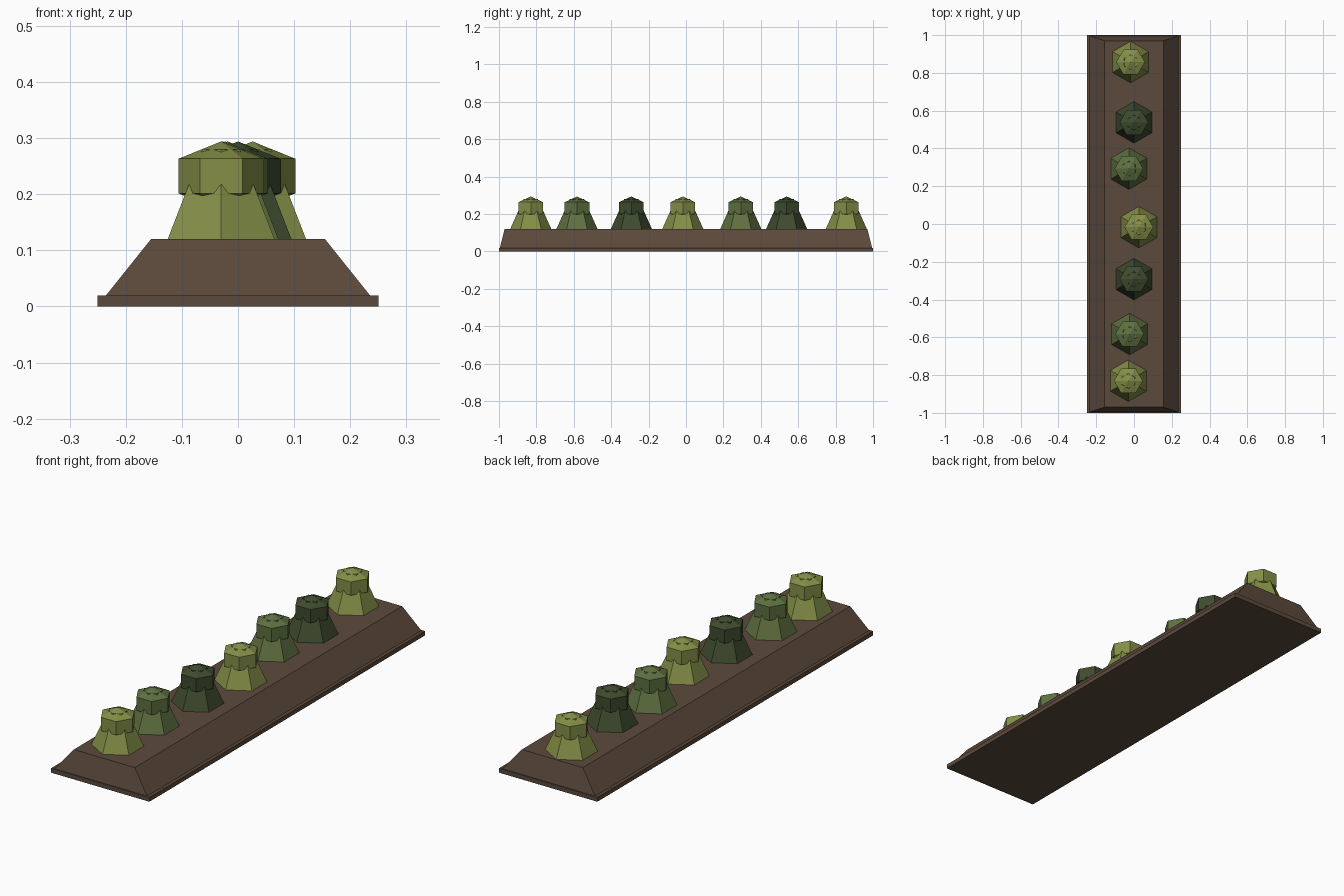
import bpy, bmesh, math
from mathutils import Matrix

if "Cube" in bpy.data.objects:
    bpy.data.objects.remove(bpy.data.objects["Cube"])


def material(name, srgb):
    m = bpy.data.materials.new(name)
    lin = [c / 12.92 if c <= 0.04045 else ((c + 0.055) / 1.055) ** 2.4 for c in srgb]
    m.diffuse_color = (*lin, 1)
    m.use_nodes = True
    m.node_tree.nodes["Principled BSDF"].inputs["Base Color"].default_value = m.diffuse_color
    return m


soil = material("soil brown", (0.36, 0.29, 0.235))
greens = [material("olive green", (0.52, 0.56, 0.28)),
          material("mid green", (0.37, 0.44, 0.25)),
          material("dark green", (0.245, 0.295, 0.18))]


def finish(name, bm, mat, loc=(0, 0, 0)):
    bmesh.ops.recalc_face_normals(bm, faces=bm.faces[:])
    me = bpy.data.meshes.new(name)
    bm.to_mesh(me)
    bm.free()
    me.materials.append(mat)
    ob = bpy.data.objects.new(name, me)
    ob.location = loc
    bpy.context.collection.objects.link(ob)
    return ob


def tapered_box(name, bottom, top, z0, z1, mat):
    """Box whose bottom and top have their own half sizes (x, y)."""
    bm = bmesh.new()
    bmesh.ops.create_cube(bm, size=2)
    for v in bm.verts:
        hx, hy = top if v.co.z > 0 else bottom
        v.co = (v.co.x * hx, v.co.y * hy, z1 if v.co.z > 0 else z0)
    return finish(name, bm, mat)


def turn_corner(bm, target):
    """Spin the hexagonal mesh about z so a corner points at the target angle."""
    v = max(bm.verts, key=lambda v: v.co.xy.length)
    ang = math.atan2(v.co.y, v.co.x)
    bmesh.ops.rotate(bm, verts=bm.verts[:], matrix=Matrix.Rotation(target - ang, 3, 'Z'))


# Soil bed: thin footing and raised mound
tapered_box("bed_footing", (0.25, 1.0), (0.25, 1.0), 0, 0.02, soil)
tapered_box("bed_mound", (0.235, 0.995), (0.155, 0.97), 0.02, 0.12, soil)


# Plant: six-sided tapered lower leaves with a squashed low-poly crown
def plant(i, x, y, mat):
    bm = bmesh.new()
    bmesh.ops.create_cone(bm, cap_ends=True, segments=6, radius1=0.11, radius2=0.0385,
                          depth=0.16)
    turn_corner(bm, -math.pi / 2)
    finish(f"plant_leaves_{i}", bm, mat, (x, y, 0.20))

    bm = bmesh.new()
    bmesh.ops.create_uvsphere(bm, u_segments=6, v_segments=3, radius=0.088)
    turn_corner(bm, 0)
    bmesh.ops.scale(bm, verts=bm.verts[:], vec=(1, 1, 0.7))
    finish(f"plant_crown_{i}", bm, mat, (x, y, 0.2325))


# Row of plants: x, y, green
row = [(-0.03, -0.83, 0), (-0.023, -0.583, 1), (0.0, -0.292, 2), (0.026, -0.017, 0),
       (-0.027, 0.293, 1), (0.0, 0.538, 2), (-0.018, 0.857, 0)]
for i, (x, y, c) in enumerate(row, 1):
    plant(i, x, y, greens[c])
